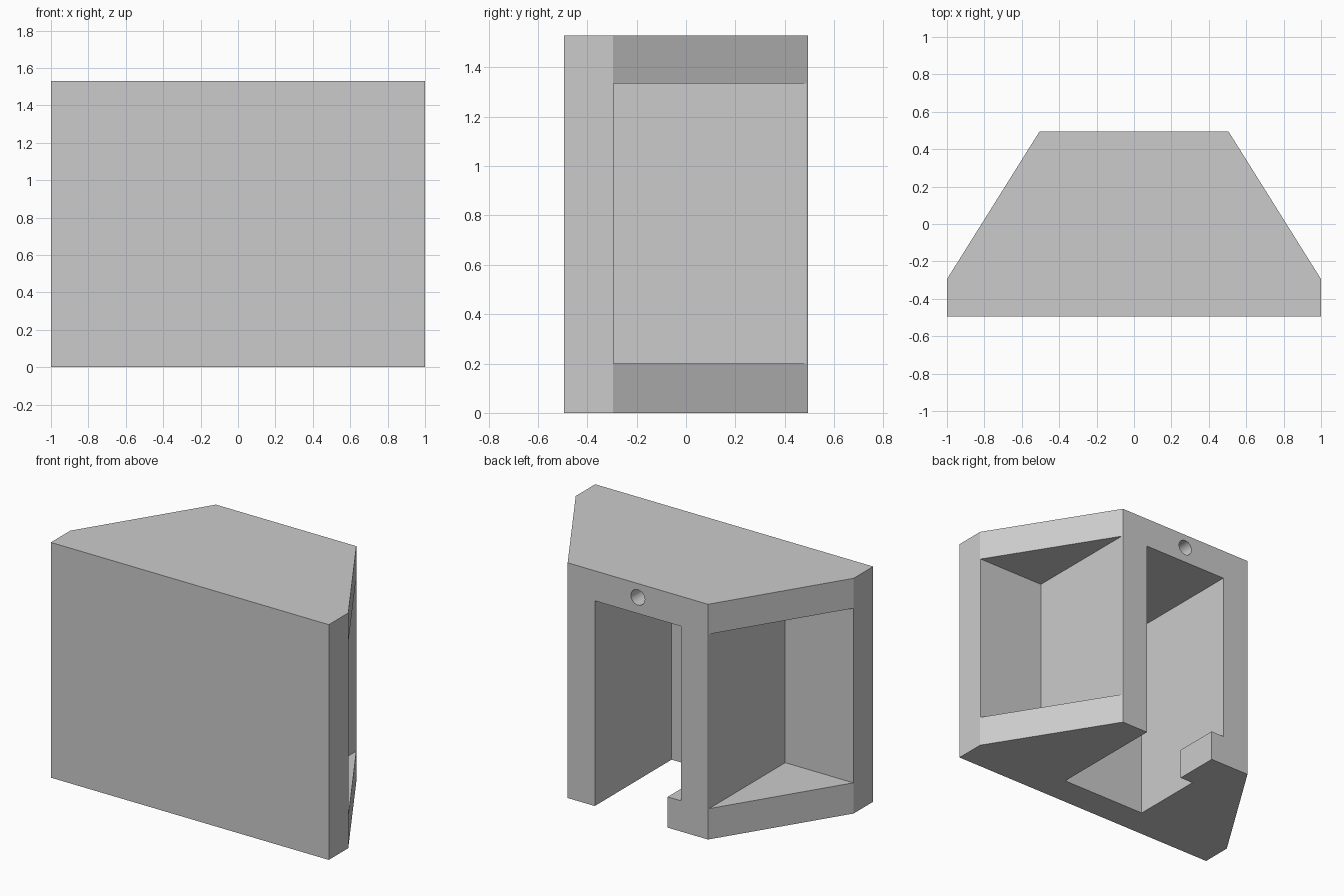
import bpy, bmesh, math
from mathutils import Matrix

if "Cube" in bpy.data.objects:
    bpy.data.objects.remove(bpy.data.objects["Cube"], do_unlink=True)

HEIGHT = 1.53
BACK = 0.495
SHELF = 0.2            # thickness of the base and top plates
CEILING = 1.335
OUT = 0.9              # cutters reach past the body

grey = bpy.data.materials.new("plain_grey")
grey.use_nodes = True
grey.diffuse_color = (0.6, 0.6, 0.6, 1)
grey.node_tree.nodes["Principled BSDF"].inputs["Base Color"].default_value = (0.6, 0.6, 0.6, 1)


def make_object(name, bm):
    bmesh.ops.recalc_face_normals(bm, faces=bm.faces)
    mesh = bpy.data.meshes.new(name)
    bm.to_mesh(mesh)
    bm.free()
    mesh.materials.append(grey)
    obj = bpy.data.objects.new(name, mesh)
    bpy.context.collection.objects.link(obj)
    return obj


def prism(name, outline, z0, z1):
    bm = bmesh.new()
    face = bm.faces.new([bm.verts.new((x, y, z0)) for x, y in outline])
    grown = bmesh.ops.extrude_face_region(bm, geom=[face])["geom"]
    top = [v for v in grown if isinstance(v, bmesh.types.BMVert)]
    bmesh.ops.translate(bm, verts=top, vec=(0, 0, z1 - z0))
    return make_object(name, bm)


def box(name, x0, x1, y0, y1, z0, z1):
    return prism(name, [(x0, y0), (x1, y0), (x1, y1), (x0, y1)], z0, z1)


def cut(target, cutter):
    cutter.hide_render = True
    mod = target.modifiers.new("cut", "BOOLEAN")
    mod.operation = "DIFFERENCE"
    mod.solver = "EXACT"
    mod.object = cutter
    bpy.context.view_layer.update()
    bpy.context.view_layer.objects.active = target
    bpy.ops.object.modifier_apply(modifier=mod.name)
    bpy.data.objects.remove(cutter, do_unlink=True)


# Tapered body
half = [(1, -BACK), (1, -0.295), (0.505, BACK)]
body = prism("tapered_body", half + [(-x, y) for x, y in reversed(half)], 0, HEIGHT)

# Triangular side pockets
for side in (-1, 1):
    x0, x1 = sorted((side * 0.509, side * 1.3))
    cut(body, box("pocket_cutter", x0, x1, -0.293, OUT, SHELF, CEILING))

# Slot open to the back and bottom, leaving a small foot on one wall
slot = box("slot_cutter", -0.31, 0.31, -0.295, OUT, -0.2, CEILING)
cut(slot, box("foot_cutter", -0.5, -0.215, 0.195, 1.2, -0.5, SHELF))
cut(body, slot)

# Round blind hole above the slot
bm = bmesh.new()
bmesh.ops.create_cone(
    bm, cap_ends=True, segments=32, radius1=0.05, radius2=0.05, depth=0.6,
    matrix=Matrix.Translation((0, BACK, 1.44)) @ Matrix.Rotation(math.pi / 2, 4, "X"))
cut(body, make_object("hole_cutter", bm))

# Flat faces with a smooth hole wall
bpy.ops.object.select_all(action="DESELECT")
body.select_set(True)
bpy.context.view_layer.objects.active = body
bpy.ops.object.shade_smooth_by_angle(angle=math.radians(30))
